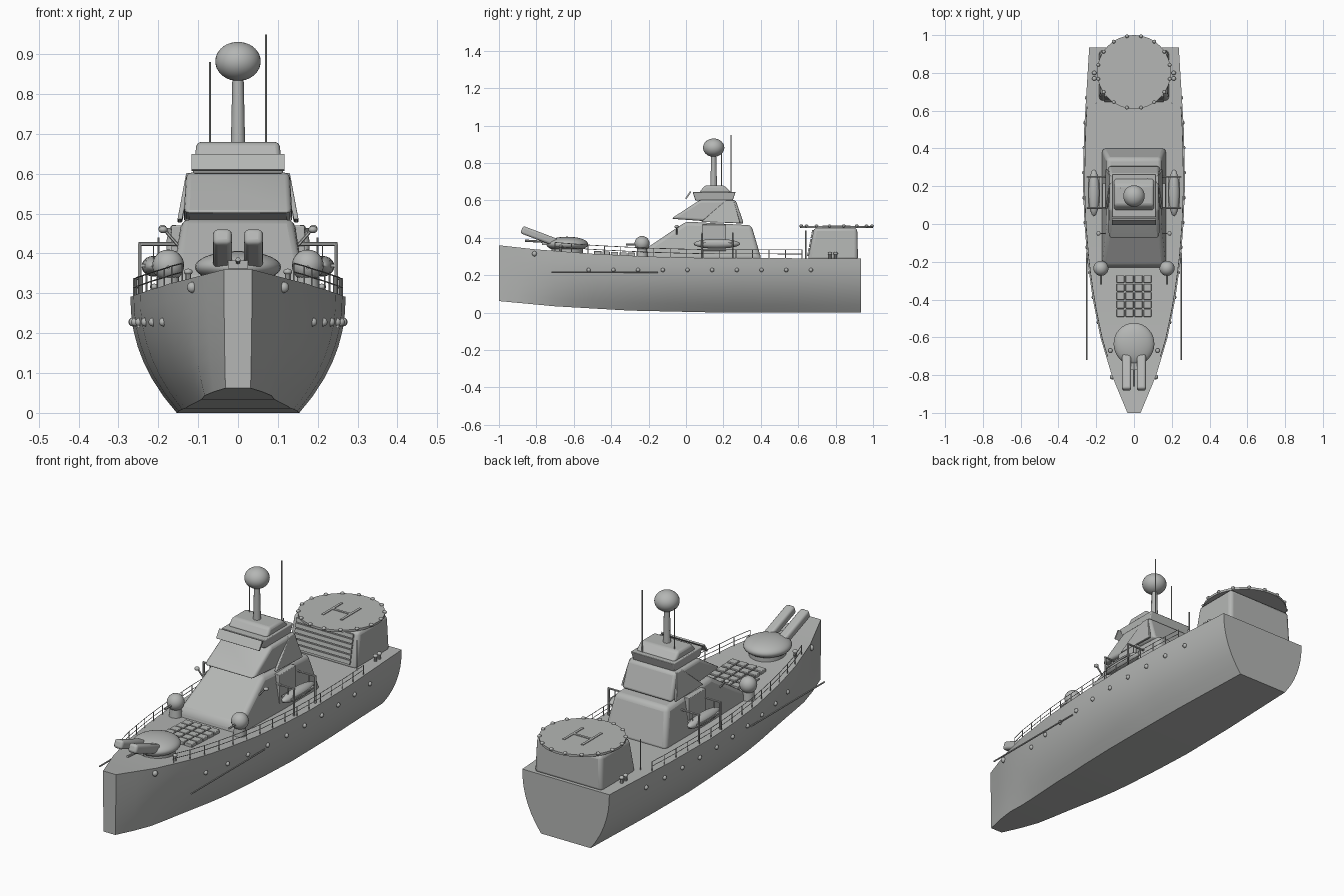
import bpy, bmesh, math
from mathutils import Vector, Matrix

cube = bpy.data.objects.get("Cube")
if cube:
    bpy.data.objects.remove(cube, do_unlink=True)

grey = bpy.data.materials.new("naval grey")
grey.use_nodes = True
colour = (0.46, 0.47, 0.46, 1)
grey.diffuse_color = colour
grey.node_tree.nodes["Principled BSDF"].inputs["Base Color"].default_value = colour


def finish(bm, name, bevel=0, angle=35):
    """Turn a bmesh into a named, shaded object."""
    bmesh.ops.recalc_face_normals(bm, faces=bm.faces)
    mesh = bpy.data.meshes.new(name)
    bm.to_mesh(mesh)
    bm.free()
    ob = bpy.data.objects.new(name, mesh)
    bpy.context.collection.objects.link(ob)
    mesh.materials.append(grey)
    if bevel:
        mod = ob.modifiers.new("rounding", 'BEVEL')
        mod.width, mod.segments = bevel, 3
        mod.limit_method, mod.angle_limit = 'ANGLE', math.radians(25)
    bpy.ops.object.select_all(action='DESELECT')
    ob.select_set(True)
    bpy.context.view_layer.objects.active = ob
    bpy.ops.object.shade_smooth_by_angle(angle=math.radians(angle))
    return ob


def ball(bm, at, size, seg=12):
    m = Matrix.Translation(at) @ Matrix.Diagonal((*size, 1))
    bmesh.ops.create_uvsphere(bm, u_segments=seg, v_segments=seg // 2 + 2, radius=1, matrix=m)


def box(bm, at, size, tilt=0):
    m = Matrix.Translation(at) @ Matrix.Rotation(tilt, 4, 'X') @ Matrix.Diagonal((*size, 1))
    bmesh.ops.create_cube(bm, size=1, matrix=m)


def rod(bm, a, b, r, r2=None, seg=6):
    a, b = Vector(a), Vector(b)
    turn = (b - a).to_track_quat('Z', 'Y').to_matrix().to_4x4()
    bmesh.ops.create_cone(bm, cap_ends=True, segments=seg, radius1=r, radius2=r2 or r,
                          depth=(b - a).length, matrix=Matrix.Translation((a + b) / 2) @ turn)


def block(name, profile, bevel):
    """Side profile of (y, z, half width), mirrored across x."""
    bm = bmesh.new()
    left = [bm.verts.new((w, y, z)) for y, z, w in profile]
    right = [bm.verts.new((-w, y, z)) for y, z, w in profile]
    bm.faces.new(left)
    bm.faces.new(right[::-1])
    for i in range(len(profile)):
        j = (i + 1) % len(profile)
        bm.faces.new((left[i], right[i], right[j], left[j]))
    return finish(bm, name, bevel)


def interp(table, y):
    for (a, p), (b, q) in zip(table, table[1:]):
        if y <= b:
            return p + (q - p) * (y - a) / (b - a)
    return table[-1][1]


# Hull lines: deck height, keel height and half breadth along y
DECK = [(-1, .36), (-.8, .338), (-.5, .315), (-.2, .3), (.1, .292), (.935, .29)]
KEEL = [(-1, .062), (-.7, .034), (-.3, .011), (.2, 0), (.935, 0)]
BEAM = [(-1, .035), (-.8, .118), (-.6, .178), (-.4, .218), (-.2, .246), (0, .262),
        (.2, .27), (.5, .264), (.935, .237)]


def deck(y):
    return interp(DECK, y)


def side(y, t):
    """Half width at a fraction t of the hull height."""
    chine = .57 + .33 * max(0, 1 - (y + 1) / .35)
    return interp(BEAM, y) * (chine + (1 - chine) * (1 - (1 - t) ** 2.2))


# Hull lofted from bow to stern
bm = bmesh.new()
stations = [-1, -.9] + [-.8 + .1 * i for i in range(18)] + [.935]
STEPS = 7
rings = []
for y in stations:
    k, d = interp(KEEL, y), deck(y)
    half = [(side(y, i / STEPS), k + (d - k) * i / STEPS) for i in range(STEPS + 1)]
    ring = half + [(-x, z) for x, z in reversed(half)]
    rings.append([bm.verts.new((x, y, z)) for x, z in ring])
for a, b in zip(rings, rings[1:]):
    for i in range(len(a)):
        j = (i + 1) % len(a)
        bm.faces.new((a[i], a[j], b[j], b[i]))
bm.faces.new(rings[0])
bm.faces.new(rings[-1])
finish(bm, "hull")

# Superstructure tiers
block("lower_deckhouse", [(-.235, .28, .172), (-.225, .335, .168), (0, .487, .14),
                          (.35, .467, .145), (.405, .28, .172)], .02)
block("bridge", [(-.08, .502, .136), (.075, .603, .13), (.265, .603, .13), (.31, .475, .137)], .014)
block("upper_bridge", [(.05, .6, .112), (.035, .645, .117), (.265, .645, .117), (.25, .6, .112)], .004)
block("bridge_roof", [(.07, .64, .108), (.1, .68, .104), (.205, .68, .104), (.245, .64, .108)], .012)

bm = bmesh.new()
box(bm, (0, .012, .628), (.234, .008, .046), -.6)
finish(bm, "bridge_visor")

bm = bmesh.new()
for s in (-1, 1):
    lo, hi = s * .152, s * .13
    verts = [bm.verts.new((x + dx, y, z)) for dx in (0, -s * .012)
             for x, y, z in ((lo, .08, .485), (hi, .215, .602), (hi, .255, .602), (lo, .29, .478))]
    bm.faces.new(verts[:4])
    bm.faces.new(verts[4:])
    for i in range(4):
        j = (i + 1) % 4
        bm.faces.new((verts[i], verts[j], verts[j + 4], verts[i + 4]))
    box(bm, (s * .152, .15, .4), (.03, .13, .14))
finish(bm, "side_panels", .003)

# Mast, radar dome and aerials
bm = bmesh.new()
rod(bm, (0, .148, .67), (0, .148, .86), .018, .013, 12)
for s in (-1, 1):
    rod(bm, (s * .014, .15, .67), (s * .01, .15, .85), .004)
finish(bm, "mast")
bm = bmesh.new()
ball(bm, (0, .148, .882), (.057, .057, .049), 32)
finish(bm, "radar_dome")
bm = bmesh.new()
rod(bm, (.07, .24, .64), (.07, .24, .95), .0025)
rod(bm, (-.07, .19, .64), (-.07, .19, .88), .0025)
finish(bm, "aerials")

# Hangar with slatted door
block("hangar", [(.65, .28, .185), (.685, .455, .178), (.915, .455, .178), (.92, .28, .185)], .018)
bm = bmesh.new()
for i in range(6):
    z = .312 + i * .024
    box(bm, (0, .648 + (z - .28) * .2, z), (.31, .012, .019), -.2)
finish(bm, "hangar_door_slats")

# Landing pad with rim lights and raised marking
bm = bmesh.new()
rod(bm, (0, .805, .453), (0, .805, .464), .195, seg=48)
finish(bm, "landing_pad")
bm = bmesh.new()
for i in range(16):
    a = math.tau * (i + .5) / 16
    ball(bm, (.193 * math.cos(a), .805 + .193 * math.sin(a), .464), (.01, .01, .008), 8)
finish(bm, "pad_lights")
bm = bmesh.new()
for s in (-1, 1):
    box(bm, (s * .05, .805, .465), (.012, .15, .004))
box(bm, (0, .805, .465), (.1, .012, .004))
finish(bm, "pad_marking")

# Forward gun turret
bm = bmesh.new()
ball(bm, (0, -.635, .366), (.108, .112, .04), 32)
rod(bm, (0, -.635, .31), (0, -.635, .355), .085, seg=24)
finish(bm, "turret")
bm = bmesh.new()
for s in (-1, 1):
    box(bm, (s * .039, -.785, .409), (.047, .2, .042), -.36)
finish(bm, "gun_barrels", .012)
bm = bmesh.new()
rod(bm, (0, -.7, .375), (0, -.86, .385), .006, seg=8)
box(bm, (0, -.75, .372), (.05, .04, .02))
finish(bm, "gun_sight")

# Small side domes with thin guns
bm = bmesh.new()
for s in (-1, 1):
    ball(bm, (s * .175, -.235, .37), (.04, .04, .04), 20)
    rod(bm, (s * .175, -.235, .29), (s * .175, -.235, .345), .032, .026, 16)
    rod(bm, (s * .175, -.25, .365), (s * .175, -.32, .365), .005)
finish(bm, "side_gun_domes")

# Missile hatches
bm = bmesh.new()
for i in range(4):
    for j in range(5):
        y = -.292 - j * .045
        box(bm, ((i - 1.5) * .048, y, deck(y) + .005), (.041, .039, .022))
finish(bm, "missile_hatches", .003)

# Lifeboats and their davits
boats, davits = bmesh.new(), bmesh.new()
for s in (-1, 1):
    ball(boats, (s * .212, .165, .368), (.03, .125, .026), 16)
    box(boats, (s * .212, .165, .37), (.064, .17, .008))
    for y in (.085, .25):
        rod(davits, (s * .246, y, .285), (s * .246, y, .425), .005)
        rod(davits, (s * .25, y, .424), (s * .15, y, .424), .005)
        rod(davits, (s * .212, y, .424), (s * .212, y, .37), .002)
finish(boats, "lifeboats")
finish(davits, "lifeboat_davits")

# Deck railings
bm = bmesh.new()
posts = [-.7 + i * .088 for i in range(16)]
for s in (-1, 1):
    for y in posts:
        x = s * (interp(BEAM, y) - .008)
        rod(bm, (x, y, deck(y) - .01), (x, y, deck(y) + .046), .0022, seg=5)
    for a, b in zip(posts, posts[1:]):
        for h in (.023, .045):
            rod(bm, *[(s * (interp(BEAM, y) - .008), y, deck(y) + h) for y in (a, b)], .0018, seg=4)
finish(bm, "railings")

# Portholes, bow fittings and long side rods
bm = bmesh.new()
for s in (-1, 1):
    for i in range(10):
        y = -.52 + i * .132
        k = interp(KEEL, y)
        ball(bm, (s * side(y, (.228 - k) / (deck(y) - k)), y, .228), (.011, .011, .011), 10)
    ball(bm, (s * .115, -.81, .315), (.013, .013, .014), 12)
finish(bm, "portholes")
bm = bmesh.new()
for s in (-1, 1):
    rod(bm, (s * .25, -.72, .217), (s * .25, -.15, .217), .004)
finish(bm, "side_rods")

# Bollards, lamps and stern posts
bm = bmesh.new()
for s in (-1, 1):
    for x, y in ((.125, -.67), (.21, .77), (.21, .8)):
        rod(bm, (s * x, y, deck(y) - .01), (s * x, y, deck(y) + .025), .008, seg=10)
        ball(bm, (s * x, y, deck(y) + .026), (.012, .012, .008), 10)
    rod(bm, (s * .2, .64, .28), (s * .2, .64, .44), .003)
    rod(bm, (s * .15, -.05, .42), (s * .185, -.05, .46), .004)
    ball(bm, (s * .188, -.05, .46), (.012, .012, .009), 10)
finish(bm, "deck_fittings")
